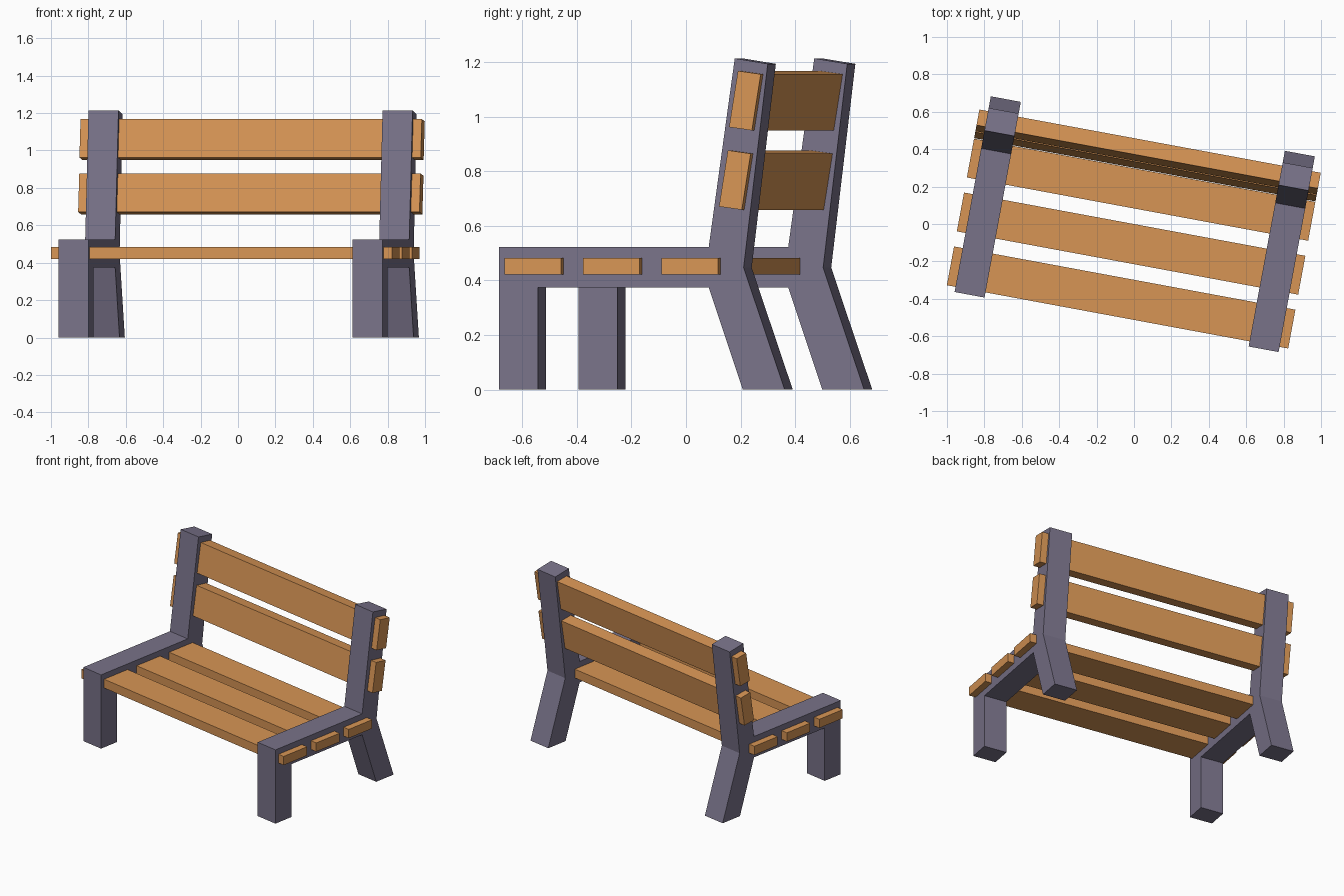
import bpy, bmesh, math
from mathutils import Matrix

if "Cube" in bpy.data.objects:
    bpy.data.objects.remove(bpy.data.objects["Cube"])

TURN = Matrix.Translation((0.004, 0, 0)) @ Matrix.Rotation(math.radians(-10.5), 4, 'Z')


def material(name, rgb):
    m = bpy.data.materials.new(name)
    m.diffuse_color = (*rgb, 1)
    m.use_nodes = True
    m.node_tree.nodes["Principled BSDF"].inputs["Base Color"].default_value = m.diffuse_color
    return m


wood = material("warm wood", (0.68, 0.30, 0.09))
stone = material("purple grey", (0.19, 0.17, 0.25))


def extrude_profile(name, profile, x0, x1, mat):
    """Sweep a (y, z) side profile from x0 to x1, then turn it with the bench."""
    bm = bmesh.new()
    face = bm.faces.new([bm.verts.new((x0, y, z)) for y, z in profile])
    new = bmesh.ops.extrude_face_region(bm, geom=[face])["geom"]
    bmesh.ops.translate(bm, vec=(x1 - x0, 0, 0),
                        verts=[v for v in new if isinstance(v, bmesh.types.BMVert)])
    bmesh.ops.recalc_face_normals(bm, faces=bm.faces)
    bm.transform(TURN)
    me = bpy.data.meshes.new(name)
    bm.to_mesh(me)
    bm.free()
    me.materials.append(mat)
    ob = bpy.data.objects.new(name, me)
    bpy.context.collection.objects.link(ob)


# side frames: front leg, seat rail, bent back leg and back post in one outline
frame = [(-0.533, 0), (-0.389, 0), (-0.389, 0.375), (0.248, 0.375),
         (0.375, 0), (0.531, 0), (0.378, 0.447), (0.468, 1.194),
         (0.345, 1.214), (0.248, 0.523), (-0.533, 0.523)]
for side, x0, x1 in (("left", -0.881, -0.718), ("right", 0.718, 0.881)):
    extrude_profile(side + "_frame", frame, x0, x1, stone)

# seat slats pass through the rails
for i in range(3):
    y = -0.505 + 0.293 * i
    extrude_profile(f"seat_slat_{i + 1}",
                    [(y, 0.421), (y + 0.211, 0.421), (y + 0.211, 0.483), (y, 0.483)],
                    -0.928, 0.928, wood)

# leaning back slats pass through the posts
for i in range(2):
    dy, dz = 0.0375 * i, 0.291 * i
    extrude_profile(f"back_slat_{i + 1}",
                    [(y + dy, z + dz) for y, z in
                     ((0.295, 0.671), (0.380, 0.659), (0.413, 0.865), (0.328, 0.877))],
                    -0.928, 0.928, wood)
